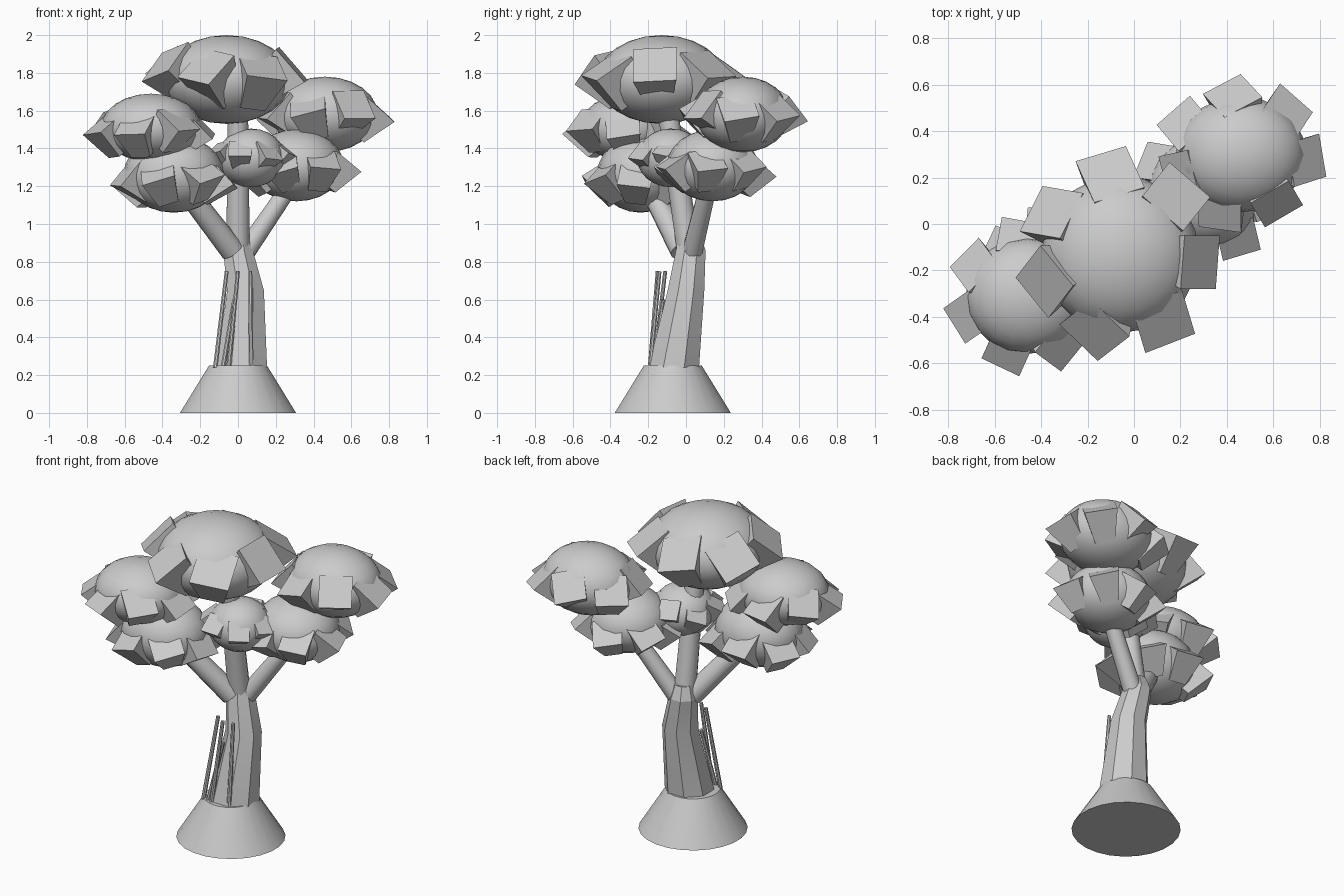
import bpy, bmesh, math, random
from mathutils import Vector, Matrix, Euler

random.seed(11)
cube = bpy.data.objects.get("Cube")
if cube:
    bpy.data.objects.remove(cube, do_unlink=True)

grey = bpy.data.materials.new("plain_grey")
grey.use_nodes = True
colour = (0.6, 0.6, 0.6, 1)
grey.diffuse_color = colour
grey.node_tree.nodes["Principled BSDF"].inputs["Base Color"].default_value = colour


def finish(name, bm, smooth=None):
    bmesh.ops.recalc_face_normals(bm, faces=bm.faces)
    mesh = bpy.data.meshes.new(name)
    bm.to_mesh(mesh)
    bm.free()
    mesh.materials.append(grey)
    obj = bpy.data.objects.new(name, mesh)
    bpy.context.collection.objects.link(obj)
    if smooth:
        bpy.ops.object.select_all(action="DESELECT")
        obj.select_set(True)
        bpy.context.view_layer.objects.active = obj
        bpy.ops.object.shade_smooth_by_angle(angle=math.radians(smooth))
    return obj


def tube(name, rings, sides, smooth=None, aligned=False):
    """Loft circles given as (x, y, z, radius); aligned circles face along the path."""
    bm = bmesh.new()
    axis = Vector(rings[-1][:3]) - Vector(rings[0][:3])
    turn = Vector((0, 0, 1)).rotation_difference(axis) if aligned else Euler().to_quaternion()
    loops = []
    for x, y, z, r in rings:
        loops.append([])
        for i in range(sides):
            a = math.tau * (i + 0.5) / sides
            offset = turn @ Vector((r * math.cos(a), r * math.sin(a), 0))
            loops[-1].append(bm.verts.new(Vector((x, y, z)) + offset))
    for low, high in zip(loops, loops[1:]):
        for i in range(sides):
            j = (i + 1) % sides
            bm.faces.new((low[i], low[j], high[j], high[i]))
    bm.faces.new(loops[0][::-1])
    bm.faces.new(loops[-1])
    return finish(name, bm, smooth)


# Flared root mound and leaning faceted trunk
tube("root_mound", [(0, -0.07, 0, 0.31), (0, -0.07, 0.25, 0.155)], 24, 30)
tube("trunk", [(0.02, -0.065, 0.24, 0.145), (0.04, 0, 0.65, 0.105),
               (0, 0.025, 0.86, 0.085), (0, 0.02, 0.94, 0.06)], 8, 20)

# Branches
tube("centre_branch", [(0, 0.02, 0.82, 0.065), (0, -0.1, 1.62, 0.055)], 12, 35, True)
tube("left_branch", [(0.03, 0.03, 0.84, 0.055), (0.31, 0.13, 1.25, 0.045)], 12, 35, True)
tube("right_branch", [(-0.03, -0.02, 0.86, 0.065), (-0.33, -0.22, 1.25, 0.055)], 12, 35, True)
tube("upper_left_branch", [(0.2, 0.1, 1.2, 0.04), (0.44, 0.28, 1.55, 0.035)], 10, 35, True)
tube("upper_right_branch", [(-0.25, -0.2, 1.2, 0.04), (-0.45, -0.3, 1.5, 0.035)], 10, 35, True)

# Thin vines up the front of the trunk
for i, (x0, y0, x1, y1) in enumerate([(-0.12, -0.17, -0.06, -0.11), (-0.05, -0.19, 0, -0.15),
                                      (0.07, -0.19, 0.065, -0.14), (-0.08, -0.18, -0.02, -0.12)]):
    top = 0.6 if i == 3 else 0.75
    tube(f"vine_{i + 1}", [(x0, y0, 0.24, 0.013), (x1, y1, top, 0.011)], 8, 40, True)

# Foliage: squashed balls, each ringed by seven tilted leaf blocks (centre, radii, block lift)
clumps = {
    "crown": ((-0.06, -0.13, 1.765), (0.34, 0.34, 0.235), 0.08),
    "upper_left": ((0.46, 0.3, 1.58), (0.28, 0.25, 0.2), 0.04),
    "upper_right": ((-0.46, -0.31, 1.51), (0.265, 0.25, 0.18), 0.03),
    "lower_right": ((-0.34, -0.24, 1.265), (0.265, 0.23, 0.205), 0.01),
    "lower_left": ((0.31, 0.14, 1.31), (0.25, 0.24, 0.19), 0.02),
    "lower_centre": ((0.07, -0.08, 1.35), (0.18, 0.18, 0.155), 0.05),
}
BLOCKS = 7
for name, (centre, radii, lift) in clumps.items():
    bm = bmesh.new()
    place = Matrix.Translation(centre) @ Matrix.Diagonal((*radii, 1))
    bmesh.ops.create_uvsphere(bm, u_segments=20, v_segments=12, radius=1, matrix=place)
    finish(name + "_foliage", bm, 40)

    # Each block flares outward, with its wide face on the outside
    bm = bmesh.new()
    size = 0.68 * radii[0]
    for k in range(BLOCKS):
        a = math.tau * k / BLOCKS - 0.1
        spot = Vector(centre) + Vector((1.02 * radii[0] * math.cos(a),
                                        1.02 * radii[1] * math.sin(a),
                                        lift + random.uniform(-0.015, 0.015)))
        tilt = Matrix.Rotation(a, 4, "Z") @ Matrix.Rotation(math.radians(-48), 4, "Y")
        jitter = Euler([random.uniform(-r, r) for r in (0.45, 0.15, 0.2)]).to_matrix().to_4x4()
        block = bmesh.ops.create_cube(bm, size=size)["verts"]
        for v in block:
            v.co.x -= size / 2
            if v.co.x < -size / 2:
                v.co.yz *= 0.6
        bmesh.ops.transform(bm, verts=block, matrix=Matrix.Translation(spot) @ tilt @ jitter)
    finish(name + "_leaf_blocks", bm)
